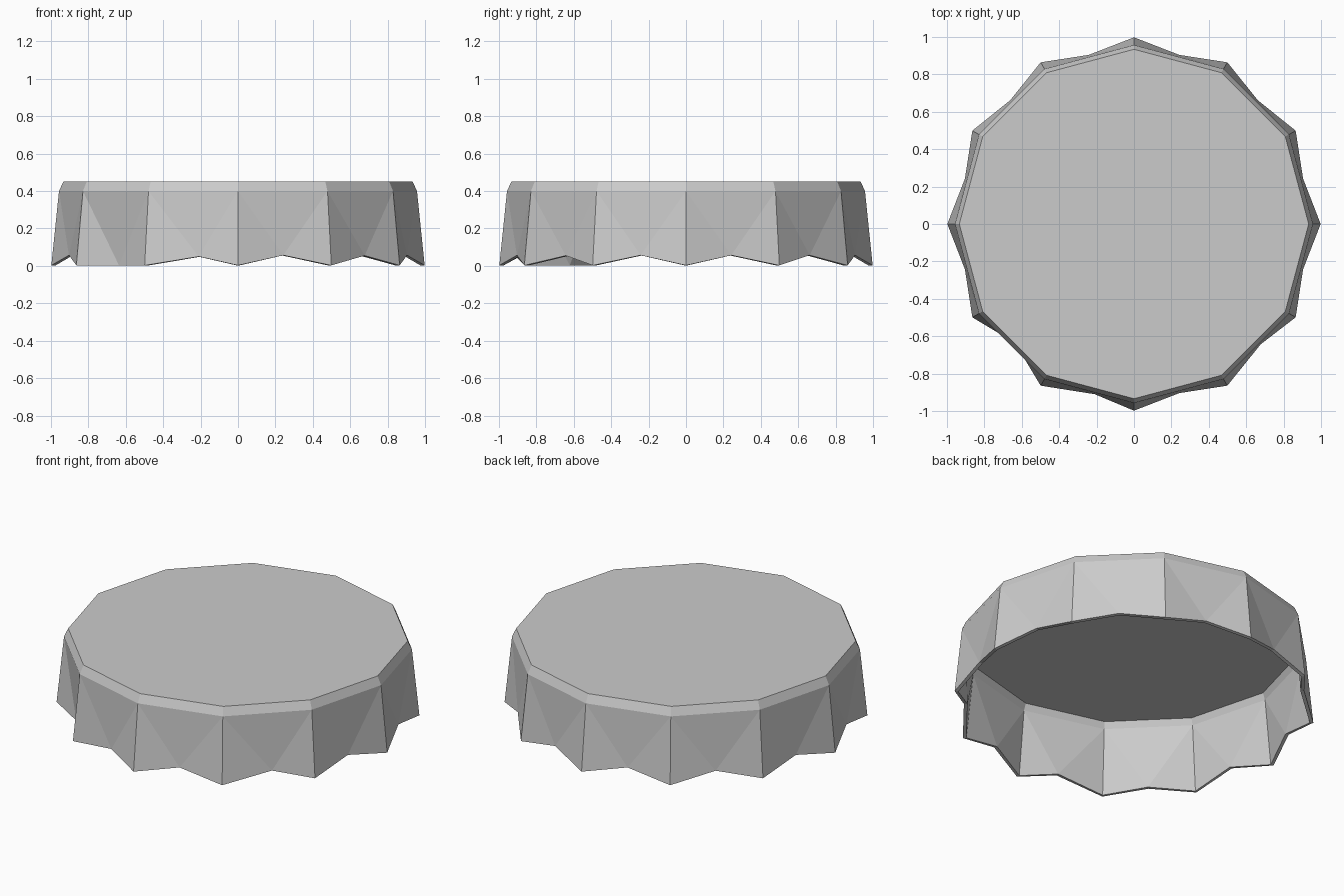
import bpy, bmesh
from math import radians, cos, sin

cube = bpy.data.objects.get("Cube")
if cube:
    bpy.data.objects.remove(cube)

# Bare metal
metal = bpy.data.materials.new("grey_metal")
metal.use_nodes = True
grey = (0.6, 0.6, 0.6, 1)
metal.diffuse_color = grey
metal.node_tree.nodes["Principled BSDF"].inputs["Base Color"].default_value = grey

SIDES = 12
STEP = 360 / SIDES
bm = bmesh.new()


def point(radius, angle, z):
    a = radians(angle)
    return bm.verts.new((radius * cos(a), radius * sin(a), z))


def ring(radius, z):
    return [point(radius, i * STEP, z) for i in range(SIDES)]


# Crown, bevelled shoulder and flared skirt corners
crown = ring(0.934, 0.45)
shoulder = ring(0.957, 0.40)
hem = ring(0.998, 0.003)

# Raised crimps between the corners; a few are bent out of line
bent = {7: (0.90, 225, 0.003), 8: (0.934, 257, 0.05), 10: (0.934, 316.5, 0.055)}
crimp = [point(*bent.get(i, (0.936, (i + 0.5) * STEP, 0.057))) for i in range(SIDES)]

bm.faces.new(crown)
for i in range(SIDES):
    j = (i + 1) % SIDES
    bm.faces.new((shoulder[i], shoulder[j], crown[j], crown[i]))
    bm.faces.new((shoulder[i], hem[i], crimp[i]))
    bm.faces.new((shoulder[i], crimp[i], shoulder[j]))
    bm.faces.new((shoulder[j], crimp[i], hem[j]))
bmesh.ops.recalc_face_normals(bm, faces=bm.faces)

mesh = bpy.data.meshes.new("cap_shell")
bm.to_mesh(mesh)
bm.free()
mesh.materials.append(metal)
cap = bpy.data.objects.new("cap_shell", mesh)
bpy.context.collection.objects.link(cap)

# Thin sheet wall, hollow underneath
wall = cap.modifiers.new("sheet_thickness", "SOLIDIFY")
wall.thickness = 0.02
wall.offset = -1
